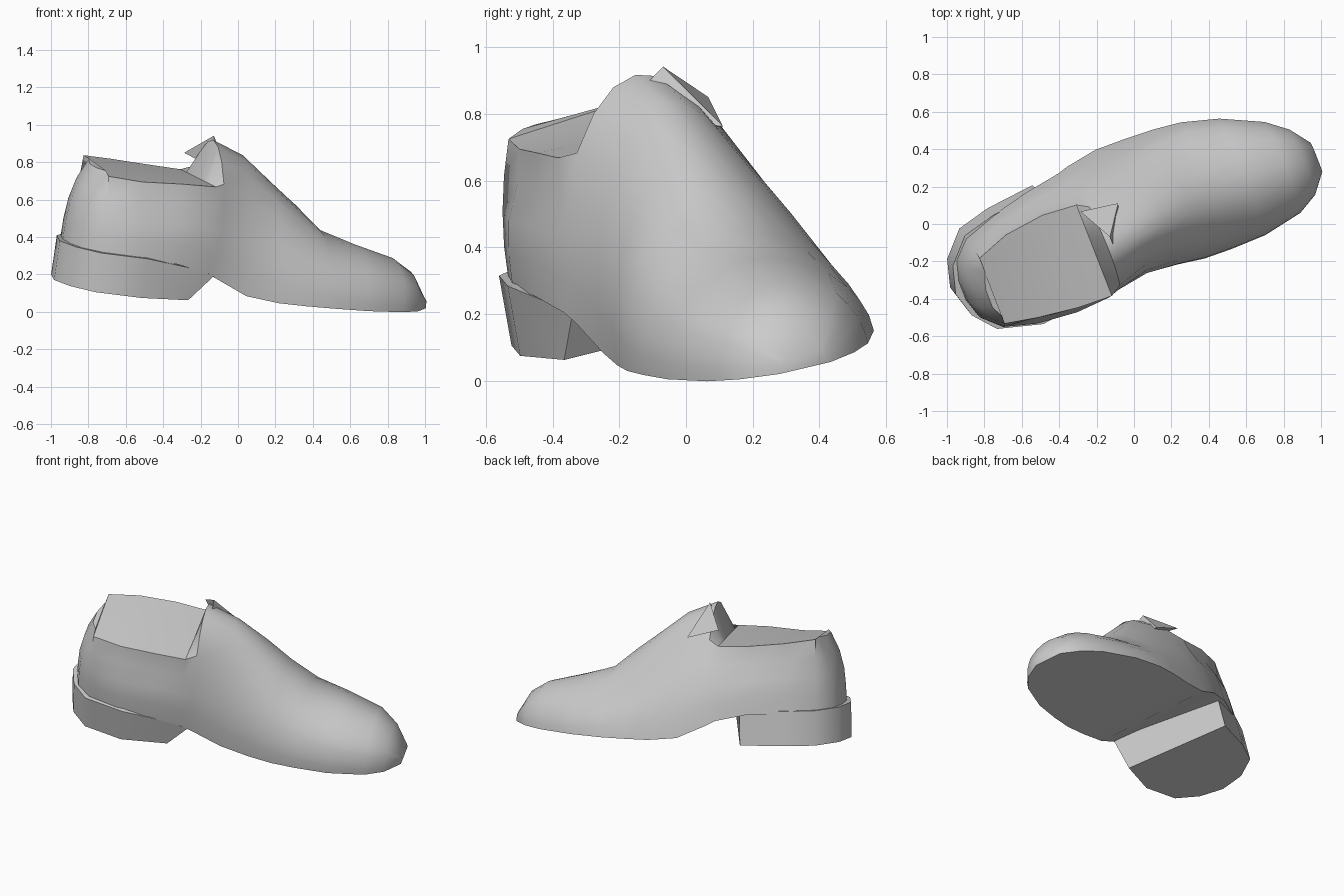
import bpy, bmesh, math
from mathutils import Matrix, Vector

if "Cube" in bpy.data.objects:
    bpy.data.objects.remove(bpy.data.objects["Cube"])

# The shoe is modelled flat (u = length, v = width, w = height), then tilted
N = Vector((.141, -.175, .975)).normalized()
U = Vector((.925, .374, -.067))
U = (U - N * U.dot(N)).normalized()
V = N.cross(U)
POSE = Matrix((U, V, N)).transposed().to_4x4()
POSE.translation = Vector((0, 0, .115))

grey = bpy.data.materials.new("warm grey")
grey.diffuse_color = (.6, .6, .6, 1)
grey.use_nodes = True
grey.node_tree.nodes["Principled BSDF"].inputs["Base Color"].default_value = grey.diffuse_color


def finish(name, bm, angle):
    bmesh.ops.recalc_face_normals(bm, faces=bm.faces)
    bm.transform(POSE)
    me = bpy.data.meshes.new(name)
    bm.to_mesh(me)
    bm.free()
    me.materials.append(grey)
    ob = bpy.data.objects.new(name, me)
    bpy.context.collection.objects.link(ob)
    bpy.ops.object.select_all(action='DESELECT')
    ob.select_set(True)
    bpy.context.view_layer.objects.active = ob
    bpy.ops.object.shade_smooth_by_angle(angle=math.radians(angle))
    return ob


# Stations: u, base near/far v, shoulder near/far v, shoulder near/far w, top w, base w
S = [
    (-1.00, .00, .11, .00, .11, .61, .61, 0, .17),
    (-.97, -.10, .22, -.06, .20, .61, .62, 0, .17),
    (-.88, -.19, .31, -.11, .28, .59, .62, 0, .17),
    (-.70, -.25, .37, -.15, .34, .58, .60, 0, .17),
    (-.48, -.27, .42, -.18, .36, .59, .58, 0, .17),
    (-.29, -.26, .44, -.19, .34, .59, .57, 0, .13),
    (-.23, -.25, .45, -.15, .31, .60, .60, .79, .10),
    (-.05, -.25, .46, -.11, .28, .53, .54, .72, .02),
    (.13, -.28, .45, -.15, .28, .41, .44, .585, 0),
    (.28, -.31, .44, -.19, .27, .32, .34, .475, 0),
    (.43, -.32, .42, -.22, .27, .24, .25, .355, 0),
    (.63, -.32, .36, -.24, .25, .20, .20, .295, 0),
    (.85, -.28, .25, -.22, .18, .16, .17, .24, 0),
    (.96, -.22, .16, -.17, .11, .12, .12, .175, 0),
    (1.04, -.12, .05, -.11, .03, .04, .04, .05, 0),
]
WALL, TOP = 4, 6   # wall steps, top steps


def section(st):
    u, nb, fb, ns, fs, nw, fw, top, base = st
    lip = .018 if -.75 < u < -.25 else 0               # slight undercut below the collar

    def wall(vb, vs, ws, inward):
        pts = []
        for j in range(WALL + 1):
            s = j / WALL
            w = base + (ws - base) * s
            lean = .09 * s ** 3 if u < -.9 else 0      # heel counter leans in at the collar
            cut = inward * lip if j == WALL - 1 else 0
            pts.append((u + lean, vb + (vs - vb) * s * s + cut, w))
        return pts

    near, far = wall(nb, ns, nw, 1), wall(fb, fs, fw, -1)
    mid = []
    for j in range(1, TOP):
        t = j / TOP
        line = nw + (fw - nw) * t
        peak = max(top - (nw + fw) / 2, 0)
        mid.append((near[-1][0], ns + (fs - ns) * t, line + peak * (1 - (2 * t - 1) ** 2)))
    return near + mid + far[::-1]


# Upper: closed loft through the stations, flat across the ankle
bm = bmesh.new()
rings = [[bm.verts.new(p) for p in section(st)] for st in S]
n = len(rings[0])
for a, b in zip(rings, rings[1:]):
    for j in range(n):
        k = (j + 1) % n
        bm.faces.new((a[j], a[k], b[k], b[j]))
r = rings[0]
for j in range(WALL):                                   # back of the heel
    bm.faces.new((r[j], r[j + 1], r[n - 2 - j], r[n - 1 - j]))
bm.faces.new(r[WALL:WALL + TOP + 1])
bm.faces.new(rings[-1])                                 # toe tip
finish("shoe_upper", bm, 40)

# Heel block: rounded at the back, front face sloped on the inner side
bm = bmesh.new()
outline = [(-.38, -.25), (-.66, -.28), (-.90, -.21), (-1.0, -.09), (-1.04, .05),
           (-1.0, .20), (-.88, .33), (-.70, .375), (-.43, .40)]
low, high = [], []
for u, v in outline:
    inner = u > -.4
    low.append(bm.verts.new((u, v, -.025)))
    high.append(bm.verts.new((u + (.14 if inner else 0), v, .13 if inner else .19)))
bm.faces.new(low)
bm.faces.new(high)
for i in range(len(low)):
    k = (i + 1) % len(low)
    bm.faces.new((low[i], low[k], high[k], high[i]))
finish("heel_block", bm, 35)

# Tongue: pointed flap folded back over the front of the opening
bm = bmesh.new()
tip, crest, near, far, root = [bm.verts.new(p) for p in (
    (-.29, .32, .665), (-.20, .16, .80), (-.19, -.02, .69), (-.08, .27, .60), (-.17, .16, .62))]
for tri in ((near, crest, root), (crest, tip, root), (tip, far, root), (tip, crest, far),
            (crest, near, far), (near, root, far)):
    bm.faces.new(tri)
finish("tongue_flap", bm, 20)
